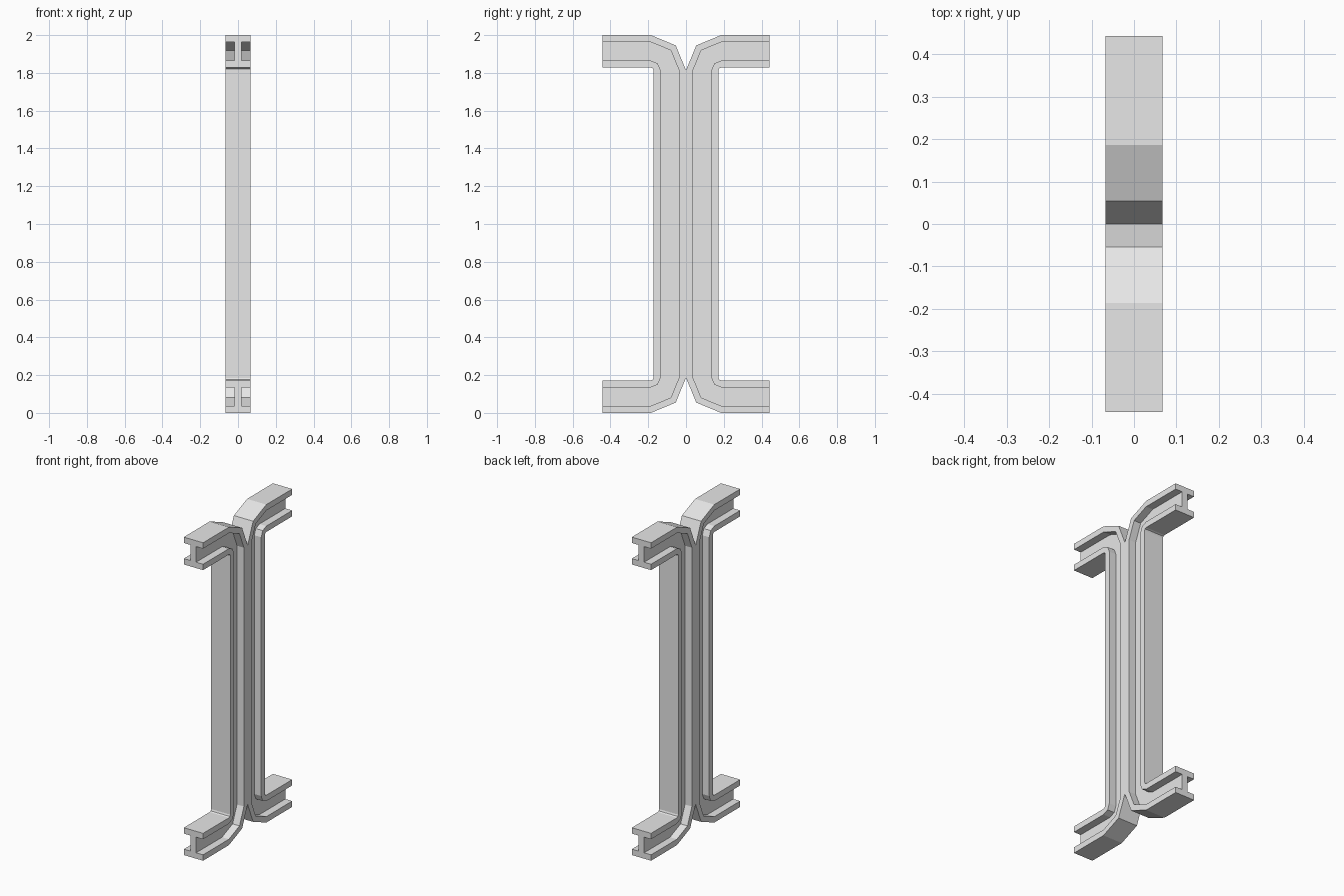
import bpy
import bmesh
from math import sin, cos, radians

cube = bpy.data.objects.get("Cube")
if cube:
    bpy.data.objects.remove(cube, do_unlink=True)

steel = bpy.data.materials.new("light grey steel")
steel.use_nodes = True
grey = (0.8, 0.8, 0.8, 1)
steel.diffuse_color = grey
steel.node_tree.nodes["Principled BSDF"].inputs["Base Color"].default_value = grey

HEIGHT, REACH = 2.0, 0.443           # overall height, half depth
DEPTH, WIDTH = 0.172, 0.067          # beam depth, half flange width
FLANGE, WEB = 0.037, 0.019           # flange thickness, half web thickness
BEND = 0.186                         # outer bend radius


def i_section():
    """Closed I outline as (x, distance in from the outer flange face)."""
    half = [(WIDTH, 0), (WIDTH, FLANGE), (WEB, FLANGE),
            (WEB, DEPTH - FLANGE), (WIDTH, DEPTH - FLANGE), (WIDTH, DEPTH)]
    return half + [(-x, d) for x, d in reversed(half)]


def stations():
    """Sweep stations: (y, z, angle) of the bend centre and outward direction."""
    top, low = HEIGHT - BEND, BEND
    return ([(REACH, top, 90)]
            + [(BEND, top, a) for a in (90, 135, 180)]
            + [(BEND, low, a) for a in (180, 225, 270)]
            + [(REACH, low, 270)])


def bent_beam(name, side):
    bm = bmesh.new()
    rings = []
    for y, z, angle in stations():
        a = radians(angle)
        rings.append([bm.verts.new((x, side * (y + (BEND - d) * cos(a)),
                                    z + (BEND - d) * sin(a)))
                      for x, d in i_section()])
    for r0, r1 in zip(rings, rings[1:]):
        for i in range(len(r0)):
            j = (i + 1) % len(r0)
            bm.faces.new((r0[i], r0[j], r1[j], r1[i]))
    # End caps
    bm.faces.new(rings[0])
    bm.faces.new(rings[-1])
    bmesh.ops.recalc_face_normals(bm, faces=bm.faces)
    mesh = bpy.data.meshes.new(name)
    bm.to_mesh(mesh)
    bm.free()
    mesh.materials.append(steel)
    obj = bpy.data.objects.new(name, mesh)
    bpy.context.collection.objects.link(obj)


# Two bent beams standing back to back
bent_beam("front_beam", -1)
bent_beam("back_beam", 1)
